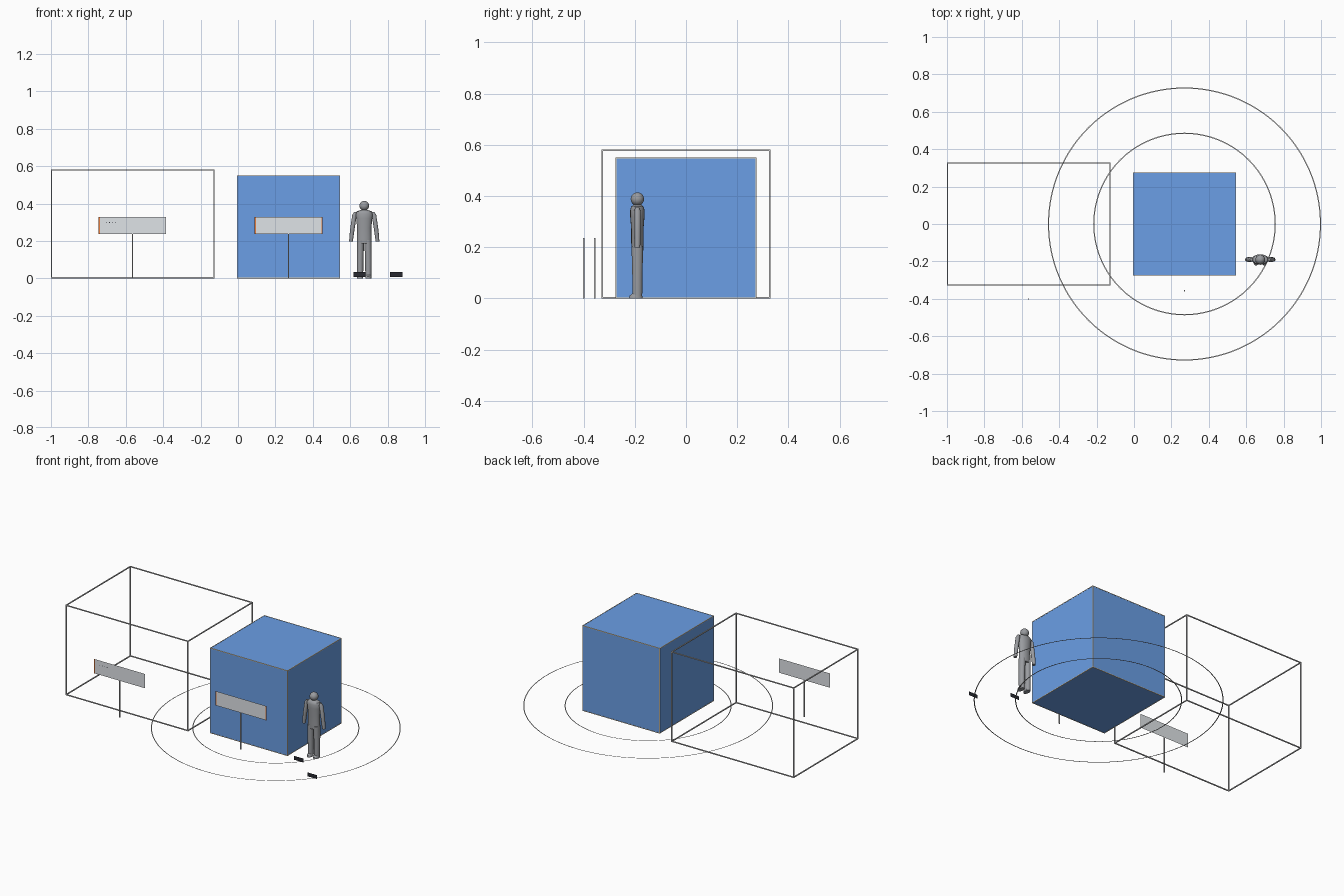
import bpy, bmesh, math
from mathutils import Vector

if "Cube" in bpy.data.objects:
    bpy.data.objects.remove(bpy.data.objects["Cube"])


def material(name, rgb):
    m = bpy.data.materials.new(name)
    m.diffuse_color = (*rgb, 1)
    m.use_nodes = True
    m.node_tree.nodes["Principled BSDF"].inputs["Base Color"].default_value = m.diffuse_color
    return m


BLUE = material("cube blue", (0.145, 0.345, 0.79))
CREAM = material("edge cream", (0.85, 0.70, 0.48))
WIRE = material("wire light grey", (0.65, 0.65, 0.66))
RING = material("ring light grey", (0.78, 0.78, 0.78))
PANEL = material("panel light grey", (0.74, 0.77, 0.80))
BODY = material("figure grey", (0.32, 0.33, 0.35))
TAG = material("tag black", (0.02, 0.022, 0.03))
ORANGE = material("accent orange", (0.85, 0.22, 0.05))


def finish(name, bm, mat, smooth=False, recalc=True):
    if recalc:
        bmesh.ops.recalc_face_normals(bm, faces=bm.faces)
    me = bpy.data.meshes.new(name)
    bm.to_mesh(me)
    bm.free()
    me.materials.append(mat)
    ob = bpy.data.objects.new(name, me)
    bpy.context.collection.objects.link(ob)
    if smooth:
        bpy.ops.object.select_all(action='DESELECT')
        ob.select_set(True)
        bpy.context.view_layer.objects.active = ob
        bpy.ops.object.shade_smooth_by_angle(angle=math.radians(40))
    return ob


def add_box(bm, lo, hi):
    lo, hi = Vector(lo), Vector(hi)
    verts = bmesh.ops.create_cube(bm, size=1)["verts"]
    for v in verts:
        v.co = (lo + hi) / 2 + v.co * (hi - lo)


def box(name, lo, hi, mat):
    bm = bmesh.new()
    add_box(bm, lo, hi)
    return finish(name, bm, mat)


def box_edges(name, lo, hi, r, mat):
    """Twelve thin bars along the edges of a box."""
    bm = bmesh.new()
    for axis in range(3):
        u, w = [i for i in range(3) if i != axis]
        for a in (lo[u], hi[u]):
            for b in (lo[w], hi[w]):
                p, q = [0] * 3, [0] * 3
                p[axis], q[axis] = lo[axis] - r, hi[axis] + r
                p[u], q[u], p[w], q[w] = a - r, a + r, b - r, b + r
                add_box(bm, p, q)
    return finish(name, bm, mat)


def plate(name, x0, x1, y, z0, z1, mat):
    """Flat upright sheet facing the front."""
    bm = bmesh.new()
    bm.faces.new([bm.verts.new(c) for c in
                  ((x0, y, z0), (x1, y, z0), (x1, y, z1), (x0, y, z1))])
    return finish(name, bm, mat, recalc=False)


def flat_ring(name, cx, r0, r1, z, mat, n=128):
    """Flat band lying on the ground."""
    bm = bmesh.new()
    loops = [[bm.verts.new((cx + r * math.cos(i * math.tau / n),
                            r * math.sin(i * math.tau / n), z))
              for i in range(n)] for r in (r0, r1)]
    for i in range(n):
        j = (i + 1) % n
        bm.faces.new((loops[0][i], loops[1][i], loops[1][j], loops[0][j]))
    return finish(name, bm, mat, recalc=False)


def loft(name, sections, mat, n=20):
    """Skin ellipses given as (x, y, z, rx, ry)."""
    bm = bmesh.new()
    rings = [[bm.verts.new((x + rx * math.cos(i * math.tau / n),
                            y + ry * math.sin(i * math.tau / n), z))
              for i in range(n)] for x, y, z, rx, ry in sections]
    for a, b in zip(rings, rings[1:]):
        for i in range(n):
            j = (i + 1) % n
            bm.faces.new((a[i], a[j], b[j], b[i]))
    bm.faces.new(rings[0])
    bm.faces.new(rings[-1])
    return finish(name, bm, mat, True)


# solid cube with pale edge lines
CX = 0.27
box("cube", (CX - 0.275, -0.275, 0.001), (CX + 0.275, 0.275, 0.549), BLUE)
box_edges("cube_edges", (CX - 0.274, -0.274, 0.002),
          (CX + 0.274, 0.274, 0.548), 0.002, CREAM)

# open wire box
box_edges("wire_box", (-0.997, -0.327, 0.003), (-0.128, 0.327, 0.579), 0.003, WIRE)

# flat ground rings with small tags
for name, radius, ang in (("inner", 0.485, -39.0), ("outer", 0.727, -38.0)):
    flat_ring(name + "_ring", CX, radius - 0.003, radius + 0.003, 0.001, RING)
    a = math.radians(ang)
    tx, ty = CX + radius * math.cos(a) + 0.003, radius * math.sin(a)
    plate(name + "_tag", tx - 0.0325, tx + 0.0325, ty - 0.004, 0.008, 0.033, TAG)

# two signs: thin post, sheet panel, narrow accent edge
for name, sx, sy in (("left", -0.565, -0.4), ("right", CX, -0.357)):
    box(name + "_sign_post", (sx - 0.003, sy - 0.003, 0),
        (sx + 0.003, sy + 0.003, 0.236), WIRE)
    plate(name + "_sign_panel", sx - 0.181, sx + 0.181, sy, 0.236, 0.328, PANEL)
    plate(name + "_sign_accent", sx - 0.181, sx - 0.174, sy - 0.001, 0.236, 0.328, ORANGE)
plate("right_sign_far_accent", CX + 0.177, CX + 0.183, -0.358, 0.236, 0.328, ORANGE)
for i in range(4):
    x = -0.706 + i * 0.017
    plate("panel_dot", x, x + 0.004, -0.402, 0.297, 0.301, TAG)

# standing figure
PX, PY = 0.675, -0.19
loft("torso", [(PX, PY, z, rx, ry) for z, rx, ry in (
    (0.185, 0.038, 0.023), (0.22, 0.039, 0.024), (0.27, 0.038, 0.024),
    (0.32, 0.043, 0.028), (0.345, 0.046, 0.028), (0.358, 0.040, 0.024),
    (0.366, 0.016, 0.015))], BODY)
loft("neck", [(PX, PY, 0.355, 0.012, 0.012), (PX, PY, 0.375, 0.012, 0.012)], BODY)
bpy.ops.mesh.primitive_uv_sphere_add(segments=24, ring_count=14, radius=0.026,
                                     location=(PX, PY, 0.388))
head = bpy.context.object
head.name = "head"
head.data.materials.append(BODY)
bpy.ops.object.shade_smooth_by_angle()
for side, s in (("left", -1), ("right", 1)):
    loft(side + "_leg", [(PX + s * 0.022, PY, 0.008, 0.016, 0.019),
                         (PX + s * 0.022, PY, 0.10, 0.018, 0.020),
                         (PX + s * 0.020, PY, 0.205, 0.019, 0.023)], BODY)
    loft(side + "_shoe", [(PX + s * 0.022, PY - 0.006, 0, 0.016, 0.026),
                          (PX + s * 0.022, PY - 0.006, 0.01, 0.016, 0.025),
                          (PX + s * 0.022, PY - 0.002, 0.02, 0.012, 0.016)], BODY)
    loft(side + "_arm", [(PX + s * 0.071, PY, 0.198, 0.010, 0.011),
                         (PX + s * 0.064, PY, 0.26, 0.012, 0.013),
                         (PX + s * 0.052, PY, 0.34, 0.012, 0.013),
                         (PX + s * 0.047, PY, 0.355, 0.007, 0.008)], BODY)
